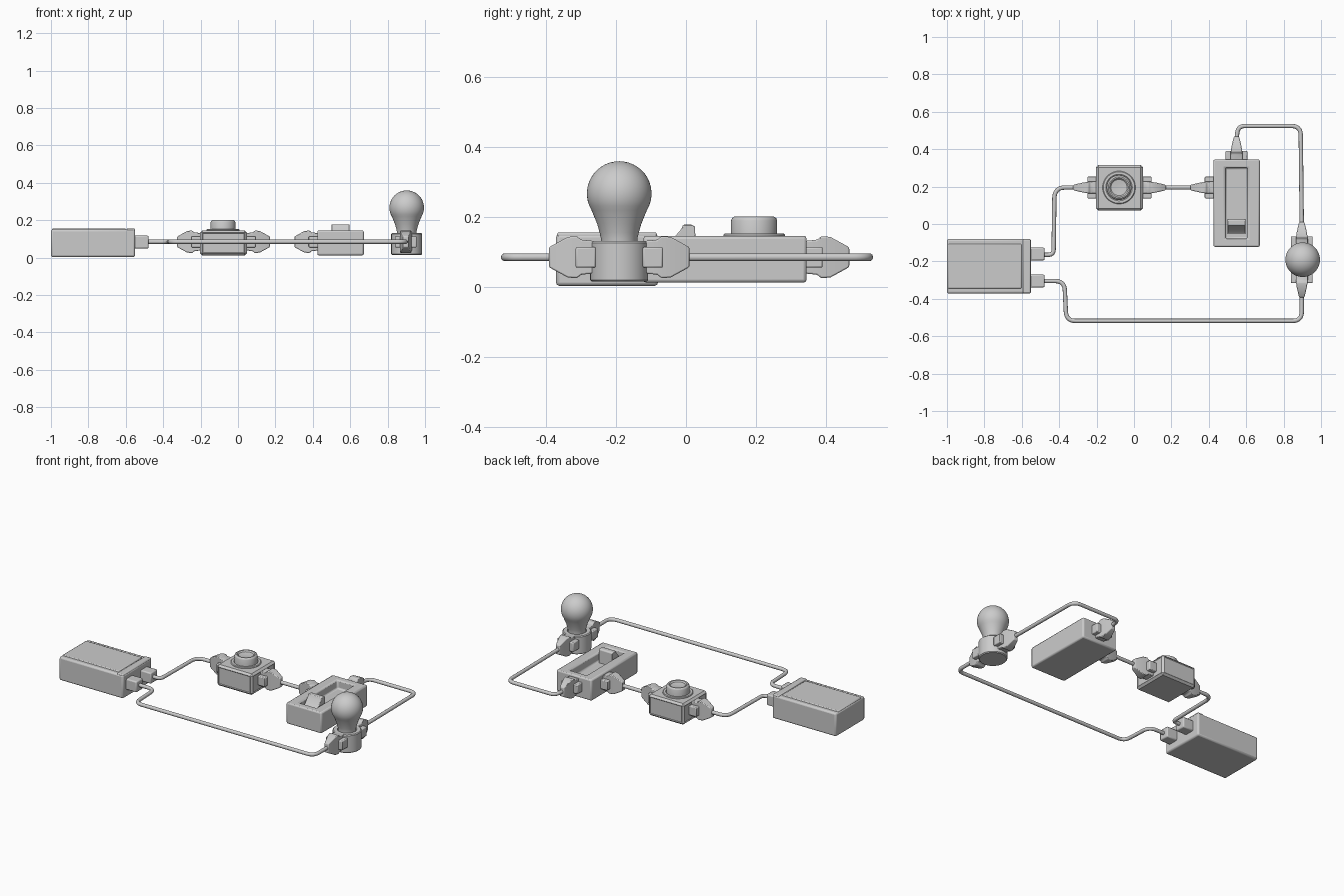
import bpy, bmesh, math
from mathutils import Matrix, Vector

if "Cube" in bpy.data.objects:
    bpy.data.objects.remove(bpy.data.objects["Cube"])

WZ = 0.085  # wire height


def finish(bm, name, bevel=0.0, segs=2):
    bmesh.ops.recalc_face_normals(bm, faces=bm.faces)
    me = bpy.data.meshes.new(name)
    bm.to_mesh(me)
    bm.free()
    ob = bpy.data.objects.new(name, me)
    bpy.context.collection.objects.link(ob)
    if bevel:
        m = ob.modifiers.new("bevel", 'BEVEL')
        m.width, m.segments, m.limit_method = bevel, segs, 'ANGLE'
    bpy.ops.object.select_all(action='DESELECT')
    bpy.context.view_layer.objects.active = ob
    ob.select_set(True)
    bpy.ops.object.shade_smooth_by_angle(angle=math.radians(35))
    return ob


def cube_bm(lo, hi):
    bm = bmesh.new()
    lo, hi = Vector(lo), Vector(hi)
    bmesh.ops.create_cube(bm, size=1, matrix=Matrix.Translation((lo + hi) / 2)
                          @ Matrix.Diagonal((*(hi - lo), 1)))
    return bm


def box(name, lo, hi, bevel=0.0, segs=2):
    return finish(cube_bm(lo, hi), name, bevel, segs)


def lathe(name, x, y, profile, n=48):
    bm = bmesh.new()
    vs = [bm.verts.new((x + r, y, z)) for r, z in profile]
    es = [bm.edges.new(p) for p in zip(vs, vs[1:])]
    bmesh.ops.spin(bm, geom=vs + es, cent=(x, y, 0), axis=(0, 0, 1),
                   angle=math.tau, steps=n, use_duplicate=False)
    bmesh.ops.remove_doubles(bm, verts=bm.verts, dist=1e-4)
    return finish(bm, name)


def plug(name, x, y, ang):
    # tapered upright body plus a wider cross collar, pointing along ang
    place = Matrix.Translation((x, y, WZ)) @ Matrix.Rotation(math.radians(ang), 4, 'Z')
    bm = bmesh.new()
    rings = []
    for d, w, h in [(-0.01, .032, .046), (.03, .032, .050), (.042, .031, .060),
                    (.068, .027, .058), (.112, .017, .034), (.122, .014, .028)]:
        rings.append([bm.verts.new((d, sy * w, sz * h))
                      for sy, sz in [(-1, -1), (1, -1), (1, 1), (-1, 1)]])
    for a, b in zip(rings, rings[1:]):
        for i in range(4):
            bm.faces.new((a[i], a[(i + 1) % 4], b[(i + 1) % 4], b[i]))
    bm.faces.new(rings[0])
    bm.faces.new(rings[-1])
    finish(bm, name, 0.004).matrix_world = place
    box(name + "_collar", (-.012, -.058, -.03), (.046, .058, .029), .005).matrix_world = place


def wire(name, pts, rad=0.05):
    # polyline with rounded corners, swept round
    pts = [Vector((x, y, WZ)) for x, y in pts]
    path = [pts[0]]
    for p, q, r in zip(pts, pts[1:], pts[2:]):
        k = min(rad, (p - q).length / 2, (r - q).length / 2)
        a, b = q + (p - q).normalized() * k, q + (r - q).normalized() * k
        for i in range(9):
            t = i / 8
            path.append(a * (1 - t) ** 2 + q * 2 * t * (1 - t) + b * t * t)
    path.append(pts[-1])
    cu = bpy.data.curves.new(name, 'CURVE')
    cu.dimensions, cu.bevel_depth, cu.bevel_resolution = '3D', 0.0115, 3
    cu.use_fill_caps = True
    sp = cu.splines.new('POLY')
    sp.points.add(len(path) - 1)
    for s, v in zip(sp.points, path):
        s.co = (*v, 1)
    sp.use_smooth = True
    bpy.context.collection.objects.link(bpy.data.objects.new(name, cu))


# Battery pack: case, lid and two terminals
box("battery_case", (-1, -.372, .003), (-.55, -.08, .151), .010)
box("battery_lid", (-.995, -.345, .14), (-.60, -.107, .156), .006)
box("battery_end_cap", (-.595, -.369, .14), (-.552, -.083, .156), .006)
for side, y in (("upper", -.16), ("lower", -.305)):
    box(f"terminal_{side}", (-.56, y - .034, WZ - .036), (-.478, y + .034, WZ + .033), .007)

# Push button: box with recessed sides, ring and dished cap
bm = cube_bm((-.203, .072, .012), (.048, .315, .146))
bmesh.ops.bevel(bm, geom=list(bm.edges), offset=.012, segments=1, affect='EDGES')
bm.normal_update()
sides = [f for f in bm.faces if max(abs(f.normal.x), abs(f.normal.y)) > .95]
bmesh.ops.inset_individual(bm, faces=sides, thickness=.006, depth=-.004)
finish(bm, "button_box")
lathe("button_ring", -.08, .195, [(.067, .14), (.067, .15), (.071, .153), (.084, .153), (.088, .149), (.088, .14)])
lathe("button_cap", -.08, .195, [(.066, .14), (.066, .19), (.063, .197), (.057, .201), (.05, .200),
                                 (.043, .193), (.02, .190), (0, .189)])

# Slide switch: box with open slot cut in the top
bm = cube_bm((.424, -.122, .012), (.673, .345, .146))
bm.normal_update()
top = [f for f in bm.faces if f.normal.z > .9]
bmesh.ops.inset_region(bm, faces=top, thickness=.062)
for v in top[0].verts:
    v.co.x = .489 if v.co.x < .55 else .607
for f in bmesh.ops.extrude_face_region(bm, geom=top)["geom"]:
    if isinstance(f, bmesh.types.BMVert):
        f.co.z -= .055
bmesh.ops.delete(bm, geom=[f for f in top if f.is_valid], context='FACES_ONLY')
finish(bm, "switch_box", .009)

# Slider: sloped thumb piece extruded across the slot
bm = bmesh.new()
f = bm.faces.new([bm.verts.new((.5, y, z)) for y, z in
                  [(-.052, .088), (.028, .088), (.026, .172), (.018, .178), (-.008, .178),
                   (-.014, .165), (-.045, .128), (-.052, .122)]])
ext = bmesh.ops.extrude_face_region(bm, geom=[f])["geom"]
bmesh.ops.translate(bm, vec=(.096, 0, 0), verts=[v for v in ext if isinstance(v, bmesh.types.BMVert)])
finish(bm, "switch_slider", .003)

# Lamp: socket and glass bulb
BX, BY = .902, -.191
lathe("bulb_socket", BX, BY, [(0, .015), (.078, .015), (.083, .020), (.083, .126), (.078, .131),
                              (.056, .131), (.056, .11), (0, .11)])
glass = [(0, .11), (.052, .11), (.052, .138), (.056, .155), (.063, .18), (.074, .207)]
for i in range(15):
    a = math.radians(-31 + 121 * i / 14)
    glass.append((.0925 * math.cos(a) if i < 14 else 0, .267 + .0925 * math.sin(a)))
lathe("bulb_glass", BX, BY, glass)

# Plugs on each device
for name, x, y, a in [("button_plug_left", -.203, .195, 180), ("button_plug_right", .048, .195, 0),
                      ("switch_plug_left", .424, .195, 180), ("switch_plug_back", .548, .345, 90),
                      ("bulb_plug_back", BX - .005, -.112, 90), ("bulb_plug_front", BX - .005, -.270, -90)]:
    plug(name, x, y, a)

# Wires joining the circuit into a loop
wire("wire_battery_button", [(-.49, -.165), (-.43, -.165), (-.425, .195), (-.31, .195)], .09)
wire("wire_button_switch", [(.15, .195), (.32, .195)])
wire("wire_switch_bulb", [(.548, .45), (.556, .524), (.891, .524), (.897, 0)])
wire("wire_bulb_battery", [(.897, -.38), (.897, -.518), (-.362, -.518), (-.372, -.305), (-.49, -.305)])
